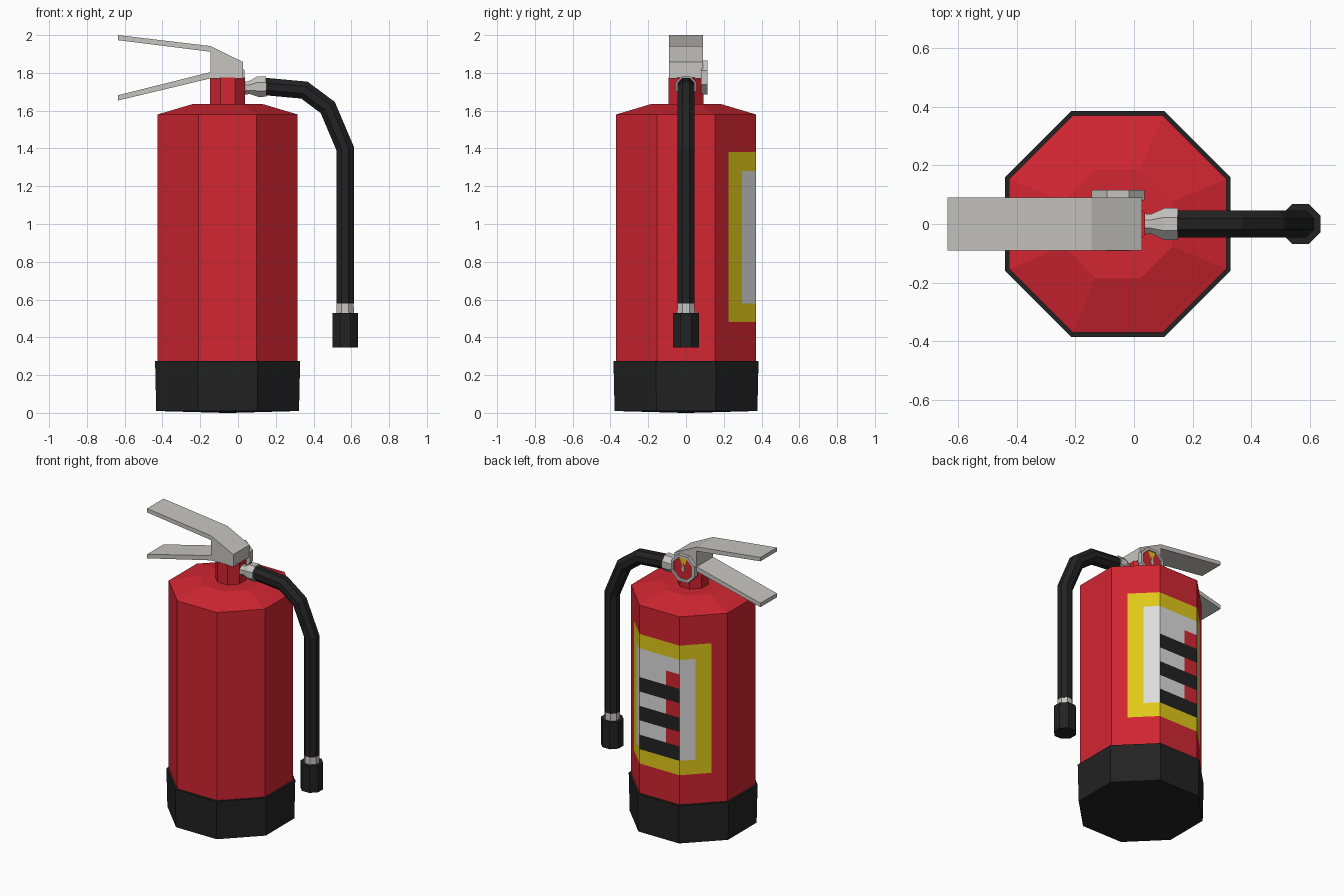
import bpy, bmesh, math
from mathutils import Vector

if "Cube" in bpy.data.objects:
    bpy.data.objects.remove(bpy.data.objects["Cube"])

CX = -0.055                      # axis of the tank
K = 1 / math.cos(math.pi / 8)    # apothem -> corner radius of an octagon


def mat(name, r, g, b):
    m = bpy.data.materials.new(name)
    m.diffuse_color = (r, g, b, 1)
    m.use_nodes = True
    m.node_tree.nodes["Principled BSDF"].inputs["Base Color"].default_value = m.diffuse_color
    return m


RED = mat("red paint", 0.64, 0.019, 0.031)
BLACK = mat("black rubber", 0.016, 0.016, 0.016)
METAL = mat("grey metal", 0.57, 0.56, 0.53)
WHITE = mat("label white", 0.72, 0.72, 0.72)
YELLOW = mat("label yellow", 0.74, 0.58, 0.01)


def finish(name, bm, mats):
    bmesh.ops.recalc_face_normals(bm, faces=bm.faces)
    me = bpy.data.meshes.new(name)
    bm.to_mesh(me)
    bm.free()
    for m in mats:
        me.materials.append(m)
    ob = bpy.data.objects.new(name, me)
    bpy.context.collection.objects.link(ob)
    return ob


def bridge(bm, a, b):
    n = len(a)
    return [bm.faces.new((a[i], a[(i + 1) % n], b[(i + 1) % n], b[i])) for i in range(n)]


def sweep(name, path, material):
    """Octagonal tube along (x, z, apothem) points, with mitred corners."""
    bm = bmesh.new()
    pts = [Vector((x, 0, z)) for x, z, _ in path]
    rings = []
    for i, p in enumerate(pts):
        d0 = (p - pts[max(i - 1, 0)]).normalized() if i else (pts[1] - p).normalized()
        d1 = (pts[i + 1] - p).normalized() if i < len(pts) - 1 else d0
        t = (d0 + d1).normalized()
        side = Vector((t.z, 0, -t.x)) / t.dot(d0)
        r = path[i][2] * K
        rings.append([bm.verts.new(p + side * r * math.cos(a) + Vector((0, r * math.sin(a), 0)))
                      for a in [math.pi / 8 + k * math.pi / 4 for k in range(8)]])
    for a, b in zip(rings, rings[1:]):
        bridge(bm, a, b)
    bm.faces.new(rings[0])
    bm.faces.new(rings[-1])
    return finish(name, bm, [material])


# Tank body: octagon whose three rear sides are cut into a label grid
def body():
    bm = bmesh.new()
    corners = [Vector((math.cos(a), math.sin(a))) * 0.37 * K
               for a in [-math.pi / 8 + k * math.pi / 4 for k in range(8)]]
    ring2d, cols = [], []
    for k in range(8):               # side 1 = right rear, 2 = rear, 3 = left rear
        n = 3 if k in (1, 2, 3) else 1
        for j in range(n):
            ring2d.append(corners[k].lerp(corners[(k + 1) % 8], j / n))
            cols.append((k, j))
    rows = [0.2, 0.48] + [0.58 + 0.1 * i for i in range(8)] + [1.38, 1.58]

    def ring(z, s=1.0):
        return [bm.verts.new((CX + p.x * s, p.y * s, z)) for p in ring2d]

    def colour(k, j, row):
        if k not in (1, 2, 3) or row in (0, 10) or (k, j) in ((1, 0), (3, 2)):
            return 0
        if row in (1, 9) or (k, j) in ((1, 1), (3, 1)):
            return 1                 # yellow border
        if k == 2 and row in (2, 4, 6):
            return 3                 # black stripes
        if k == 2 and j == 2 and row < 8:
            return 0                 # red column
        return 2                     # white panel

    rings = [ring(z) for z in rows]
    for r in range(len(rows) - 1):
        for f, (k, j) in zip(bridge(bm, rings[r], rings[r + 1]), cols):
            f.material_index = colour(k, j, r)
    top = ring(1.635, 0.5)           # sloping shoulder
    bridge(bm, rings[-1], top)
    bm.faces.new(top)
    bm.faces.new(rings[0])
    finish("tank_body", bm, [RED, YELLOW, WHITE, BLACK])


body()
sweep("base_boot", [(CX, 0, 0.02), (CX, 0.01, 0.378), (CX, 0.275, 0.384)], BLACK)
sweep("neck", [(CX, 1.62, 0.092), (CX, 1.775, 0.092)], RED)

# Handle: side profile with both levers, extruded across y
profile = [(0.027, 1.771), (0.027, 1.857), (-0.145, 1.942), (-0.635, 2.0), (-0.635, 1.973),
           (-0.145, 1.912), (-0.145, 1.804), (-0.635, 1.682), (-0.635, 1.654), (-0.145, 1.771)]
bm = bmesh.new()
front = [bm.verts.new((x, -0.09, z)) for x, z in profile]
back = [bm.verts.new((x, 0.09, z)) for x, z in profile]
bridge(bm, front, back)
bm.faces.new(front)
bm.faces.new(back)
finish("handle_levers", bm, [METAL])

# Pressure gauge on the rear: rim, recessed red dial, yellow sector
GZ = 1.775
bm = bmesh.new()
rings = [[bm.verts.new((CX + a * K * math.cos(t), y, GZ + a * K * math.sin(t)))
          for t in [math.pi / 8 + k * math.pi / 4 for k in range(8)]]
         for y, a in ((0.08, 0.09), (0.115, 0.09), (0.115, 0.073), (0.108, 0.071))]
for a, b in zip(rings, rings[1:]):
    bridge(bm, a, b)
bm.faces.new(rings[0])
centre = bm.verts.new((CX, 0.108, GZ))
for k in range(8):
    f = bm.faces.new((rings[-1][k], rings[-1][(k + 1) % 8], centre))
    f.material_index = 2 if k == 1 else 1
finish("pressure_gauge", bm, [METAL, RED, YELLOW])

# Gauge needle: thin diamond plate
bm = bmesh.new()
shape = [(0, 0.035), (0.012, -0.005), (0, -0.03), (-0.012, -0.005)]
lo = [bm.verts.new((CX + x, 0.107, GZ + z)) for x, z in shape]
hi = [bm.verts.new((CX + x, 0.112, GZ + z)) for x, z in shape]
bridge(bm, lo, hi)
bm.faces.new(lo)
bm.faces.new(hi)
finish("gauge_needle", bm, [METAL])

# Hose with its couplings and nozzle
HX = 0.567
sweep("hose_connector", [(0.02, 1.719, 0.036), (0.06, 1.722, 0.034),
                         (0.105, 1.727, 0.054), (0.15, 1.728, 0.054)], METAL)
sweep("hose", [(0.14, 1.728, 0.046), (0.351, 1.709, 0.046), (0.475, 1.617, 0.046),
               (HX, 1.40, 0.046), (HX, 0.58, 0.046)], BLACK)
sweep("nozzle_collar", [(HX, 0.582, 0.045), (HX, 0.525, 0.047)], METAL)
sweep("nozzle", [(HX, 0.53, 0.068), (HX, 0.345, 0.068)], BLACK)
